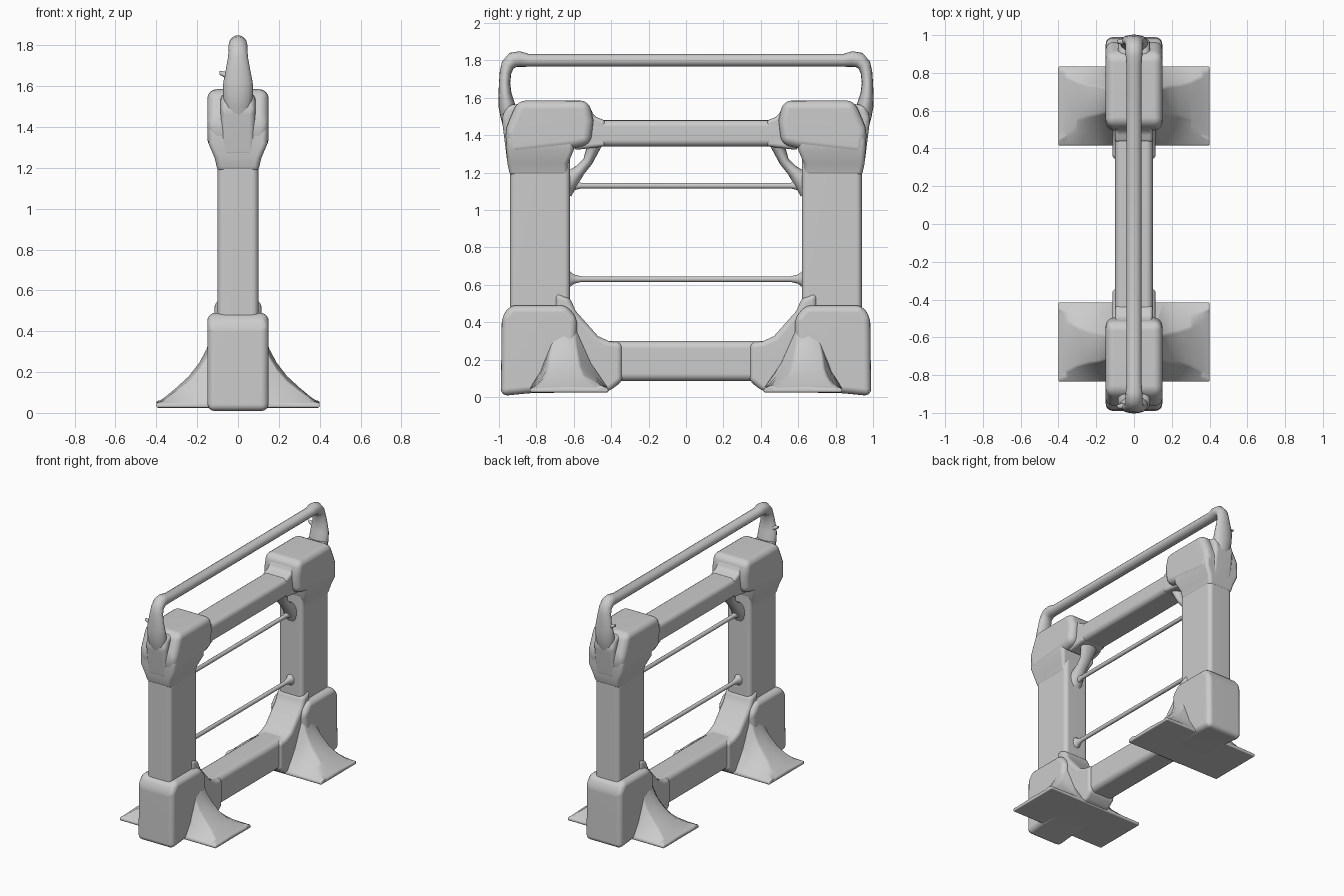
import bpy
import bmesh
from math import cos, sin, tau, radians
from mathutils import Vector

cube = bpy.data.objects.get("Cube")
if cube:
    bpy.data.objects.remove(cube, do_unlink=True)

grey = bpy.data.materials.new("plain grey")
grey.use_nodes = True
grey.diffuse_color = (0.6, 0.6, 0.6, 1)
grey.node_tree.nodes["Principled BSDF"].inputs["Base Color"].default_value = (0.6, 0.6, 0.6, 1)


def loft(name, rings, bevel=0.0, side=1):
    """Skin a row of closed rings, cap both ends and round the edges."""
    bm = bmesh.new()
    rows = [[bm.verts.new((x, y * side, z)) for x, y, z in ring] for ring in rings]
    for a, b in zip(rows, rows[1:]):
        for i in range(len(a)):
            j = (i + 1) % len(a)
            bm.faces.new((a[i], a[j], b[j], b[i]))
    bm.faces.new(rows[0])
    bm.faces.new(rows[-1])
    bmesh.ops.recalc_face_normals(bm, faces=bm.faces)
    mesh = bpy.data.meshes.new(name)
    bm.to_mesh(mesh)
    bm.free()
    mesh.materials.append(grey)
    obj = bpy.data.objects.new(name, mesh)
    bpy.context.collection.objects.link(obj)
    if bevel:
        mod = obj.modifiers.new("Rounded edges", "BEVEL")
        mod.width = bevel
        mod.segments = 4
        mod.limit_method = "ANGLE"
        mod.angle_limit = radians(25)
        for p in mesh.polygons:
            p.use_smooth = True
        obj.modifiers.new("Even shading", "WEIGHTED_NORMAL")
    else:
        bpy.ops.object.select_all(action="DESELECT")
        obj.select_set(True)
        bpy.context.view_layer.objects.active = obj
        bpy.ops.object.shade_smooth_by_angle(angle=radians(60))
    return obj


def slab(name, profile, half, bevel, side=1):
    """Side profile (y, z) extruded across the width."""
    return loft(name, [[(x, y, z) for y, z in profile] for x in (-half, half)], bevel, side)


def box_ring(half, y0, y1, z):
    return [(-half, y0, z), (half, y0, z), (half, y1, z), (-half, y1, z)]


def tube(name, path, side=1, count=16):
    """Round tube in the centre plane; path holds (y, z, width radius, radius)."""
    rings = []
    for i, (y, z, rx, r) in enumerate(path):
        a, b = path[max(i - 1, 0)], path[min(i + 1, len(path) - 1)]
        d = Vector((b[0] - a[0], b[1] - a[1])).normalized()
        rings.append([(rx * cos(tau * k / count),
                       y - d.y * r * sin(tau * k / count),
                       z + d.x * r * sin(tau * k / count)) for k in range(count)])
    return loft(name, rings, side=side)


def mirrored(path):
    return path + [(-y, z, rx, r) for y, z, rx, r in reversed(path)]


# Long members joining the two ends
slab("lower_beam", [(-.6, .085), (.6, .085), (.6, .30), (-.6, .30)], .10, .04)
slab("upper_beam", [(-.6, 1.34), (.6, 1.34), (.6, 1.48), (-.6, 1.48)], .10, .035)
for name, z in (("lower_rod", .63), ("upper_rod", 1.13)):
    tube(name, mirrored([(.66, z, .06, .08), (.625, z, .035, .045), (.60, z, .022, .025),
                         (.56, z, .015, .015)]))

# Handrail: one tube with thick flattened feet
tube("handrail", mirrored([
    (.945, 1.44, .05, .03), (.95, 1.50, .068, .042), (.958, 1.56, .074, .045),
    (.968, 1.62, .072, .035), (.97, 1.68, .060, .030), (.965, 1.735, .050, .031),
    (.953, 1.775, .046, .036), (.925, 1.802, .046, .042), (.89, 1.807, .044, .042),
    (.84, 1.80, .040, .034)]))

for side, end in ((-1, "front"), (1, "back")):
    # Upright post with its widened collar
    loft(end + "_post", [box_ring(.10, .62, .94, z) for z in (.3, 1.4)], .03, side)
    loft(end + "_collar", [box_ring(.098, .63, .94, 1.18), box_ring(.115, .63, .955, 1.25),
                           box_ring(.145, .60, .96, 1.32), box_ring(.145, .60, .96, 1.40)],
         .025, side)

    # Head block and its inner fillets onto the beam
    slab(end + "_head", [(.51, 1.35), (.60, 1.33), (.95, 1.29), (.97, 1.42), (.90, 1.585),
                         (.52, 1.585), (.495, 1.48)], .15, .045, side)
    slab(end + "_head_fillet", [(.43, 1.34), (.6, 1.32), (.6, 1.56), (.52, 1.56),
                                (.49, 1.50), (.43, 1.478)], .10, .02, side)
    slab(end + "_rail_seat", [(.88, 1.30), (.955, 1.25), (.985, 1.49), (.96, 1.56), (.86, 1.57)],
         .085, .03, side)

    # Curved brace below the head, leaving a small opening
    tube(end + "_brace", [(.485, 1.38, .08, .05), (.50, 1.32, .06, .034), (.525, 1.26, .045, .027),
                          (.565, 1.215, .042, .030), (.61, 1.17, .05, .045),
                          (.66, 1.11, .06, .06)], side)

    # Base block, with a slimmer sloping gusset towards the beam
    slab(end + "_base", [(.60, .025), (.84, .02), (.99, .005), (.985, .43), (.94, .49),
                         (.64, .49), (.58, .42)], .15, .04, side)
    slab(end + "_gusset", [(.34, .085), (.41, .03), (.7, .03), (.7, .56), (.62, .53),
                           (.59, .46), (.47, .325), (.41, .298), (.34, .29)], .115, .03, side)

    # Splayed foot: a ridge that sinks to a thin plate at each side
    half_foot = [(.40, .050, .48, .80), (.36, .075, .52, .78), (.30, .125, .55, .75),
                 (.24, .18, .57, .735), (.19, .245, .58, .73), (.155, .31, .59, .72),
                 (.12, .42, .60, .70)]
    stations = half_foot + [(-x, h, a, b) for x, h, a, b in reversed(half_foot)]
    rings = []
    for x, h, a, b in stations:
        low = .05 + (h - .05) * .32
        rings.append([(x, .415, .025), (x, .835, .025), (x, .835, .045),
                      (x, (b + .835) / 2, low), (x, b, h * .88), (x, (a + b) / 2, h),
                      (x, a, h * .92), (x, (a + .415) / 2, low + .01), (x, .415, .045)])
    loft(end + "_foot", rings, .008, side)

    # Small latch pin on the right of the handrail foot
    pin = [[(x, .965 + r * cos(tau * k / 8), 1.65 + (-x - .05) * .4 + r * sin(tau * k / 8))
            for k in range(8)] for x, r in ((-.03, .022), (-.07, .014), (-.09, .009))]
    loft(end + "_pin", pin, 0, side)
